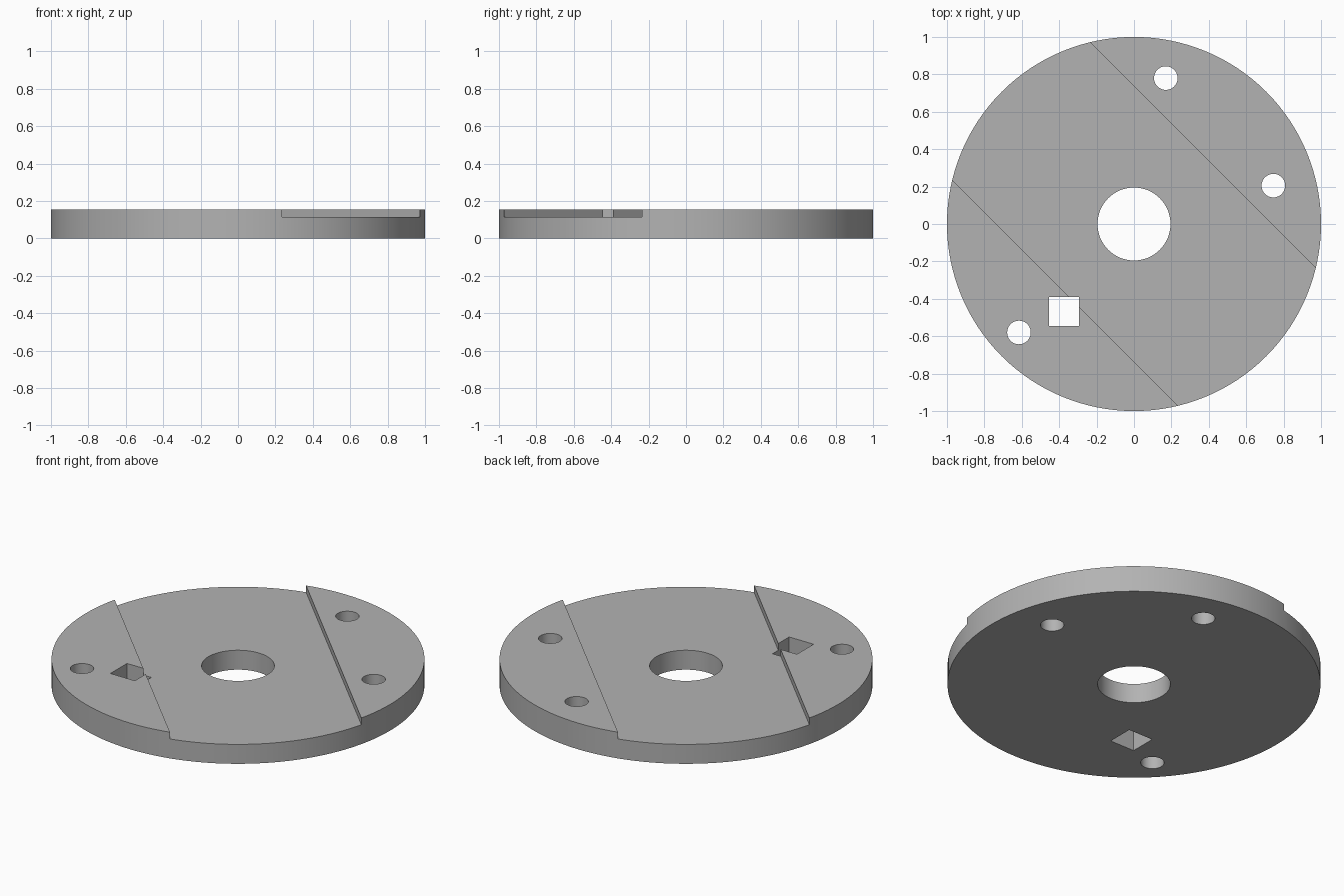
import bpy
import math

if "Cube" in bpy.data.objects:
    bpy.data.objects.remove(bpy.data.objects["Cube"], do_unlink=True)

THICKNESS = 0.155
CHANNEL_FLOOR = 0.115
CHANNEL_HALF_WIDTH = 0.521

grey = bpy.data.materials.new("plain grey")
grey.use_nodes = True
colour = (0.45, 0.45, 0.45, 1)
grey.diffuse_color = colour
grey.node_tree.nodes["Principled BSDF"].inputs["Base Color"].default_value = colour


def cylinder(name, radius, depth, location, sides):
    bpy.ops.mesh.primitive_cylinder_add(
        vertices=sides, radius=radius, depth=depth, location=location)
    obj = bpy.context.object
    obj.name = name
    obj.data.materials.append(grey)
    return obj


def box(name, size, location, angle=0):
    bpy.ops.mesh.primitive_cube_add(size=1, location=location, rotation=(0, 0, angle))
    obj = bpy.context.object
    obj.name = name
    obj.scale = size
    obj.data.materials.append(grey)
    bpy.ops.object.transform_apply(location=False, rotation=False, scale=True)
    return obj


# Round plate
plate = cylinder("round_plate", 1, THICKNESS, (0, 0, THICKNESS / 2), 128)

# Diagonal channel across the top, then the holes
cutters = [box("channel_cutter", (3, 2 * CHANNEL_HALF_WIDTH, 0.2),
               (0, 0, CHANNEL_FLOOR + 0.1), math.radians(-45))]
cutters.append(cylinder("centre_hole_cutter", 0.195, 1, (0, 0, 0), 64))
for x, y in ((0.17, 0.78), (0.745, 0.205), (-0.615, -0.58)):
    cutters.append(cylinder("bolt_hole_cutter", 0.063, 1, (x, y, 0), 48))
cutters.append(box("square_hole_cutter", (0.16, 0.155, 1), (-0.374, -0.467, 0)))

# Apply the cuts and remove the cutters
bpy.context.view_layer.objects.active = plate
for cutter in cutters:
    cut = plate.modifiers.new(cutter.name, "BOOLEAN")
    cut.operation = "DIFFERENCE"
    cut.solver = "EXACT"
    cut.object = cutter
    bpy.ops.object.modifier_apply(modifier=cut.name)
    bpy.data.objects.remove(cutter, do_unlink=True)

# Smooth round walls with sharp rims
bpy.ops.object.select_all(action="DESELECT")
plate.select_set(True)
bpy.ops.object.shade_smooth_by_angle(angle=math.radians(30))
